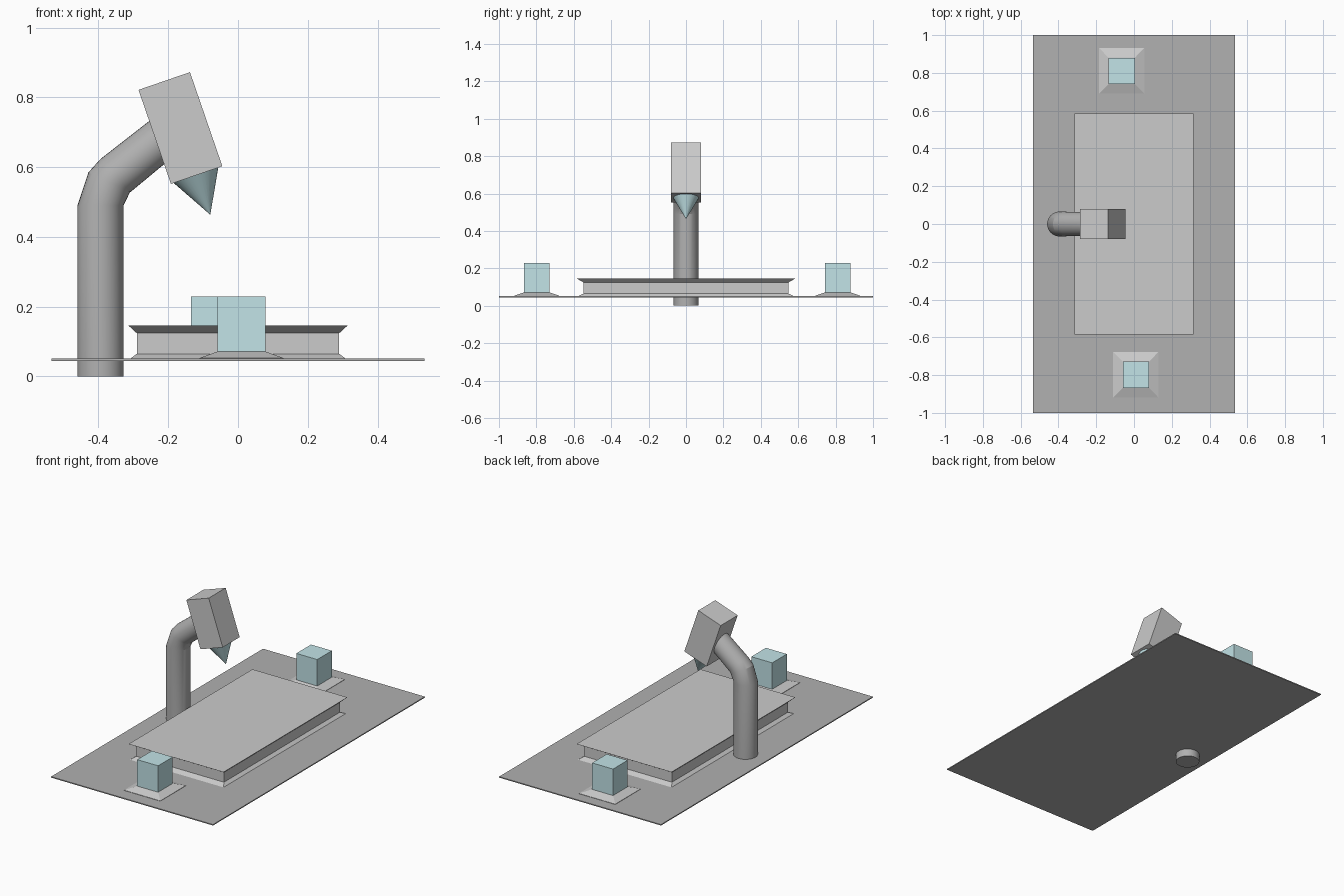
import bpy, bmesh
from math import radians, sin, cos, pi
from mathutils import Vector, Matrix

if "Cube" in bpy.data.objects:
    bpy.data.objects.remove(bpy.data.objects["Cube"])


def material(name, rgb):
    m = bpy.data.materials.new(name)
    m.diffuse_color = (*rgb, 1)
    m.use_nodes = True
    m.node_tree.nodes["Principled BSDF"].inputs["Base Color"].default_value = m.diffuse_color
    return m


TEAL = material("pale_teal", (0.54, 0.77, 0.80))
DARK = material("dark_grey", (0.44, 0.44, 0.44))
GREY = material("mid_grey", (0.58, 0.58, 0.58))


def loft(name, rings, mat, matrix=None, smooth=False):
    """Skin a closed solid through rings of equal point count."""
    bm = bmesh.new()
    vs = [[bm.verts.new(p) for p in r] for r in rings]
    n = len(vs[0])
    for a, b in zip(vs, vs[1:]):
        for i in range(n):
            j = (i + 1) % n
            bm.faces.new((a[i], a[j], b[j], b[i]))
    bm.faces.new(vs[0][::-1])
    bm.faces.new(vs[-1])
    bmesh.ops.recalc_face_normals(bm, faces=bm.faces)
    me = bpy.data.meshes.new(name)
    bm.to_mesh(me)
    bm.free()
    me.materials.append(mat)
    ob = bpy.data.objects.new(name, me)
    bpy.context.collection.objects.link(ob)
    if matrix:
        ob.matrix_world = matrix
    if smooth:
        bpy.ops.object.select_all(action='DESELECT')
        ob.select_set(True)
        bpy.context.view_layer.objects.active = ob
        bpy.ops.object.shade_smooth_by_angle(angle=radians(20))
    return ob


def rect(hx, hy, z):
    return [(-hx, -hy, z), (hx, -hy, z), (hx, hy, z), (-hx, hy, z)]


def circle(x, z, r, tilt, n=32):
    """Ring in the XZ path plane, its axis tilted from vertical towards +x."""
    rot = Matrix.Rotation(radians(tilt), 3, 'Y')
    c = Vector((x, 0, z))
    return [c + rot @ Vector((r * cos(2 * pi * i / n), r * sin(2 * pi * i / n), 0))
            for i in range(n)]


# thin ground plate
loft("base_plate", [rect(0.535, 1, 0.045), rect(0.535, 1, 0.051)], DARK)

# raised platform with flared foot and rim
loft("platform", [rect(hx, hy, z) for hx, hy, z in (
    (0.31, 0.58, 0.05), (0.29, 0.547, 0.065),
    (0.29, 0.547, 0.124), (0.314, 0.585, 0.146))], GREY)

# end blocks on tapered pads
for side, x, y in (("front", 0.01, -0.798), ("back", -0.065, 0.811)):
    place = Matrix.Translation((x, y, 0))
    loft(side + "_pad", [rect(0.12, 0.121, 0.05), rect(0.12, 0.121, 0.053),
                         rect(0.07, 0.07, 0.071)], GREY, place)
    loft(side + "_block", [rect(0.069, 0.069, 0.07), rect(0.069, 0.069, 0.229)], TEAL, place)

# bent post
loft("post", [circle(*p) for p in (
    (-0.394, 0, 0.066, 0), (-0.394, 0.49, 0.066, 0), (-0.369, 0.557, 0.066, 25),
    (-0.351, 0.576, 0.064, 48), (-0.215, 0.685, 0.062, 60))], DARK, smooth=True)

# tilted head box and its nozzle cone
head = Matrix.Translation((-0.165, 0, 0.712)) @ Matrix.Rotation(radians(-19), 4, 'Y')
loft("head", [rect(0.078, 0.08, -0.1425), rect(0.078, 0.08, 0.1425)], GREY, head)
loft("nozzle", [circle(-0.002, -0.14, 0.069, 0), circle(0, -0.262, 0.0005, 0)],
     TEAL, head, smooth=True)
